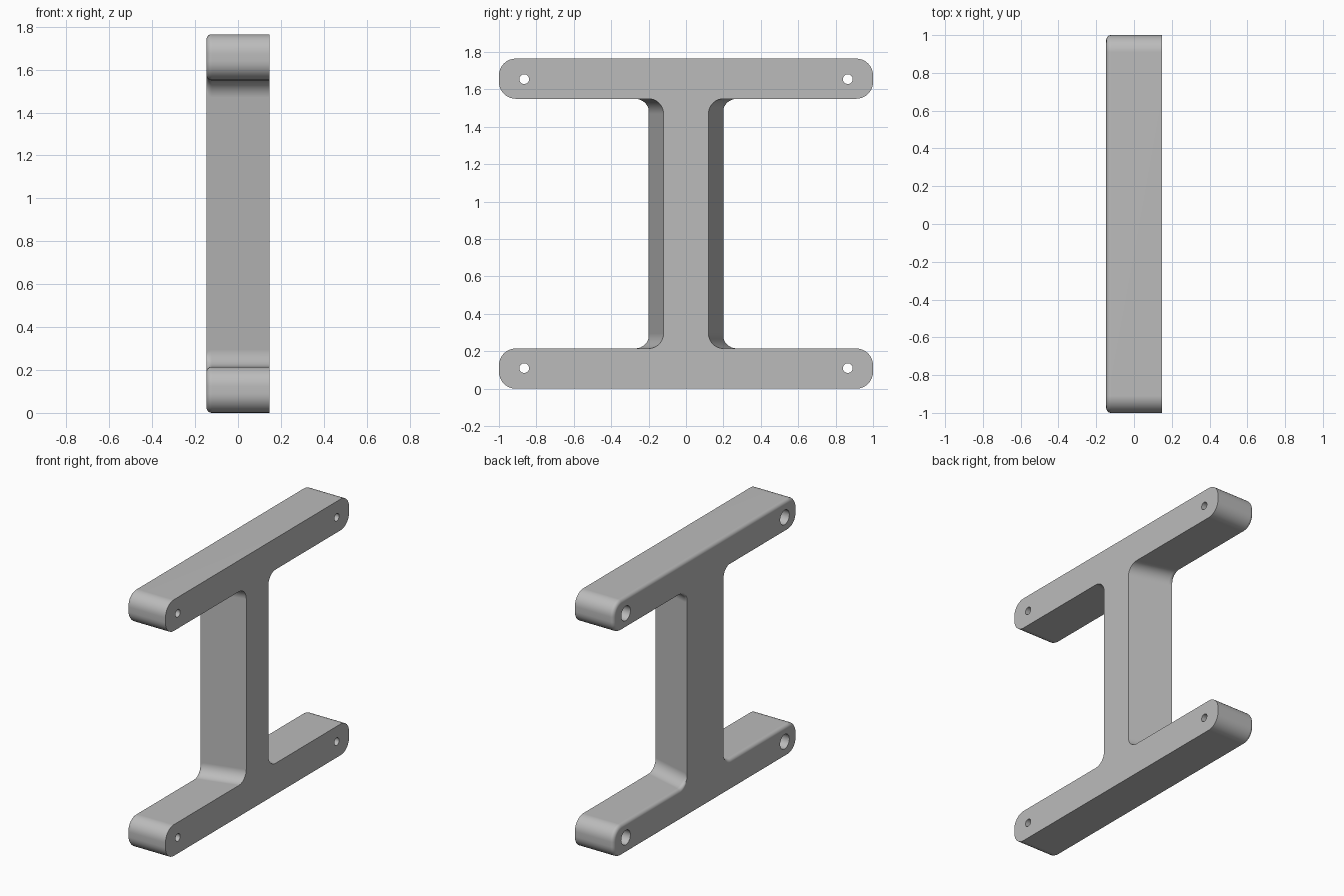
import bpy, bmesh
from math import sin, cos, pi, radians

if "Cube" in bpy.data.objects:
    bpy.data.objects.remove(bpy.data.objects["Cube"])

HALF_X = 0.147       # half depth of the bracket
HEIGHT = 1.765
BAR = 0.215          # bar height
CORNER = 0.09        # bar end rounding
FILLET = 0.08        # web to bar fillet
EDGE = 0.025         # soft edge on the -x side
SEG = 8


def arc(cy, cz, r, a0, a1):
    angles = [radians(a0 + (a1 - a0) * i / SEG) for i in range(SEG + 1)]
    return [(cy + r * cos(a), cz + r * sin(a)) for a in angles]


def outline(web, inset):
    """H-shaped ring: one quarter, mirrored up and then across."""
    r = CORNER - inset
    pts = arc(1 - CORNER, CORNER, r, -90, 0)
    pts += arc(1 - CORNER, BAR - CORNER, r, 0, 90)
    pts += arc(web + FILLET, BAR - inset + FILLET, FILLET, 270, 180)
    pts += [(y, HEIGHT - z) for y, z in reversed(pts)]
    return pts + [(-y, z) for y, z in reversed(pts)]


# Colour
grey = bpy.data.materials.new("plain grey")
grey.use_nodes = True
colour = (0.5, 0.5, 0.5, 1)
grey.diffuse_color = colour
grey.node_tree.nodes["Principled BSDF"].inputs["Base Color"].default_value = colour

# H-shaped body lofted along x, with a tapered web and one softened side
sections = []
for i in range(6):
    a = i / 5 * pi / 2
    sections.append((-HALF_X + EDGE * (1 - cos(a)), EDGE * (1 - sin(a))))
sections.append((HALF_X, 0))

bm = bmesh.new()
rings = []
for x, inset in sections:
    web = 0.16 - 0.04 * x / HALF_X
    rings.append([bm.verts.new((x, y, z)) for y, z in outline(web, inset)])
for a, b in zip(rings, rings[1:]):
    for i in range(len(a)):
        j = (i + 1) % len(a)
        bm.faces.new((a[i], a[j], b[j], b[i]))
bm.faces.new(rings[0])
bm.faces.new(rings[-1])
bmesh.ops.recalc_face_normals(bm, faces=bm.faces)
mesh = bpy.data.meshes.new("mounting_bracket")
bm.to_mesh(mesh)
bm.free()
body = bpy.data.objects.new("mounting_bracket", mesh)
bpy.context.collection.objects.link(body)
mesh.materials.append(grey)

# Stepped screw holes: narrow through hole, wide recess from the -x side
cutters = []


def hole_cutter(name, radius, x0, x1, y, z):
    bpy.ops.mesh.primitive_cylinder_add(
        vertices=32, radius=radius, depth=x1 - x0,
        location=((x0 + x1) / 2, y, z), rotation=(0, pi / 2, 0))
    cutter = bpy.context.object
    cutter.name = name
    cutter.hide_render = True
    cutter.data.materials.append(grey)
    cutters.append(cutter)
    mod = body.modifiers.new(name, 'BOOLEAN')
    mod.operation = 'DIFFERENCE'
    mod.solver = 'EXACT'
    mod.object = cutter


for y in (-0.865, 0.865):
    for z in (0.11, HEIGHT - 0.11):
        hole_cutter("screw_hole_cutter", 0.026, -0.3, 0.3, y, z)
        hole_cutter("screw_recess_cutter", 0.05, -0.3, 0.04, y, z)

# Apply the cuts, then shade
bpy.ops.object.select_all(action='DESELECT')
body.select_set(True)
bpy.context.view_layer.objects.active = body
for mod in list(body.modifiers):
    bpy.ops.object.modifier_apply(modifier=mod.name)
for cutter in cutters:
    bpy.data.objects.remove(cutter)
bpy.ops.object.shade_smooth_by_angle(angle=radians(35))
normals = body.modifiers.new("weighted_normals", 'WEIGHTED_NORMAL')
normals.keep_sharp = True
